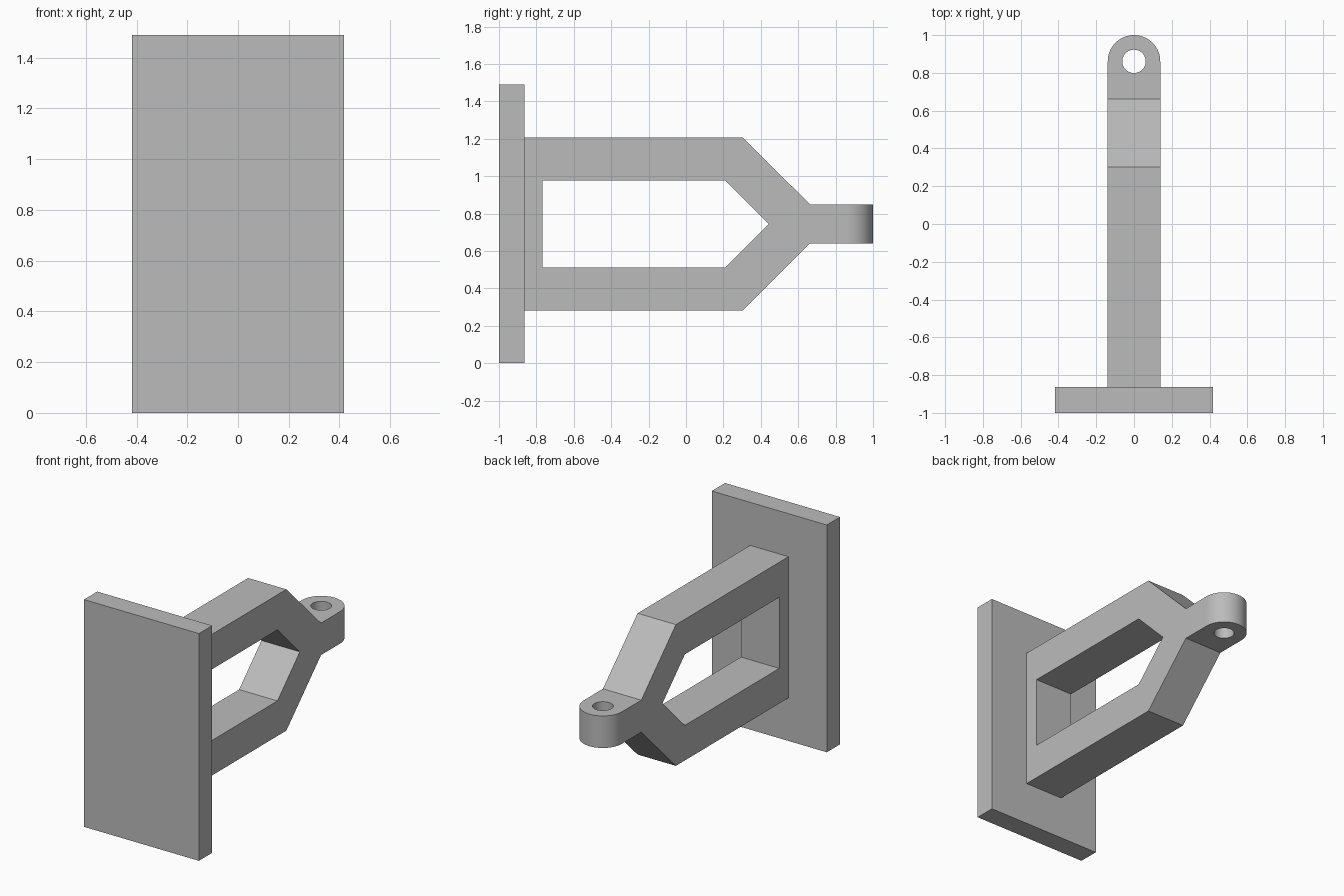
import bpy
import bmesh
from math import sin, cos, pi
from mathutils import Matrix

cube = bpy.data.objects.get("Cube")
if cube:
    bpy.data.objects.remove(cube, do_unlink=True)

GREY = (0.5, 0.5, 0.5, 1)
grey = bpy.data.materials.new("plain grey")
grey.use_nodes = True
grey.diffuse_color = GREY
grey.node_tree.nodes["Principled BSDF"].inputs["Base Color"].default_value = GREY

MID_Z = 0.745       # height of the symmetry plane
HALF_W = 0.139      # half width of the bracket arms
PLATE_BACK = -0.863
EYE_Y = 1 - HALF_W  # centre of the eyelet


def extruded(name, outlines, half_depth, matrix):
    """Solid from closed outlines (later ones are holes), extruded both ways."""
    curve = bpy.data.curves.new(name, "CURVE")
    curve.dimensions = "2D"
    curve.fill_mode = "BOTH"
    curve.extrude = half_depth
    for points in outlines:
        spline = curve.splines.new("POLY")
        spline.points.add(len(points) - 1)
        for p, (a, b) in zip(spline.points, points):
            p.co = (a, b, 0, 1)
        spline.use_cyclic_u = True
    temp = bpy.data.objects.new(name + " outline", curve)
    mesh = bpy.data.meshes.new_from_object(temp)
    bpy.data.objects.remove(temp)
    bpy.data.curves.remove(curve)
    bm = bmesh.new()
    bm.from_mesh(mesh)
    bmesh.ops.remove_doubles(bm, verts=bm.verts, dist=1e-5)
    bmesh.ops.transform(bm, matrix=matrix, verts=bm.verts)
    bmesh.ops.recalc_face_normals(bm, faces=bm.faces)
    bm.to_mesh(mesh)
    bm.free()
    mesh.name = name
    mesh.materials.clear()
    mesh.materials.append(grey)
    obj = bpy.data.objects.new(name, mesh)
    bpy.context.collection.objects.link(obj)
    return obj


def mirrored(half):
    """Close a (y, height) half profile by mirroring it below the middle."""
    return half + [(y, -h) for y, h in reversed(half) if h > 0]


def arc(radius, start, end, steps):
    return [(radius * cos(start + (end - start) * i / steps),
             EYE_Y + radius * sin(start + (end - start) * i / steps))
            for i in range(steps + 1)]


# mounting plate
bpy.ops.mesh.primitive_cube_add(size=1, location=(0, (PLATE_BACK - 1) / 2, MID_Z))
plate = bpy.context.object
plate.name = "mounting_plate"
plate.data.transform(Matrix.Diagonal((0.834, PLATE_BACK + 1, 2 * MID_Z, 1)))
plate.data.materials.append(grey)

# forked bracket: side profile with its window
side = mirrored([(PLATE_BACK, 0.463), (0.303, 0.463), (0.662, 0.105), (1.1, 0.105)])
window = mirrored([(-0.768, 0.233), (0.21, 0.233), (0.442, 0)])
to_side = Matrix(((0, 0, 1, 0), (1, 0, 0, 0), (0, 1, 0, MID_Z), (0, 0, 0, 1)))
bracket = extruded("forked_bracket", [side, window], 0.25, to_side)

# plan shape with the rounded end and eyelet hole
plan = [(-HALF_W, -0.95), (HALF_W, -0.95)] + arc(HALF_W, 0, pi, 32)
hole = arc(0.062, 0, 2 * pi, 40)[:-1]
trim = extruded("plan_trim", [plan, hole], 0.6, Matrix.Translation((0, 0, MID_Z)))
trim.hide_render = True

# keep only what lies inside both shapes
cut = bracket.modifiers.new("plan shape", "BOOLEAN")
cut.operation = "INTERSECT"
cut.solver = "EXACT"
cut.object = trim
bpy.ops.object.select_all(action="DESELECT")
bracket.select_set(True)
bpy.context.view_layer.objects.active = bracket
bpy.ops.object.modifier_apply(modifier=cut.name)
bpy.data.objects.remove(trim, do_unlink=True)
bpy.ops.object.shade_smooth_by_angle(angle=pi / 6)
